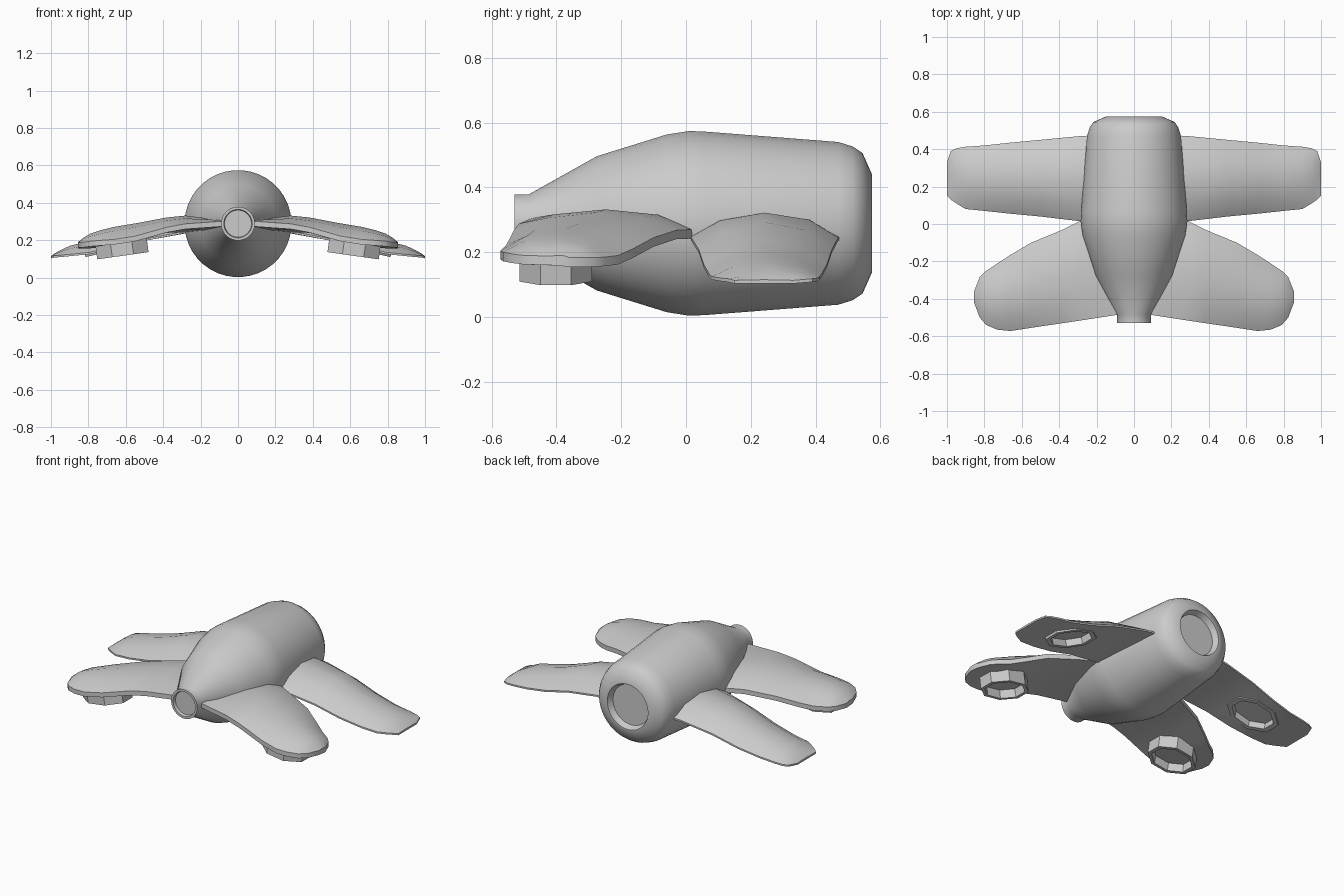
import bpy, bmesh, math
from mathutils import Matrix, Vector

cube = bpy.data.objects.get("Cube")
if cube:
    bpy.data.objects.remove(cube, do_unlink=True)

grey = bpy.data.materials.new("light_grey")
grey.use_nodes = True
grey.diffuse_color = (0.6, 0.6, 0.6, 1)
grey.node_tree.nodes["Principled BSDF"].inputs["Base Color"].default_value = (0.6, 0.6, 0.6, 1)


def finish(bm, name, smooth=None, mirror=False):
    """Turn a bmesh into a named object."""
    bmesh.ops.recalc_face_normals(bm, faces=bm.faces)
    mesh = bpy.data.meshes.new(name)
    bm.to_mesh(mesh)
    bm.free()
    mesh.materials.append(grey)
    obj = bpy.data.objects.new(name, mesh)
    bpy.context.collection.objects.link(obj)
    bpy.ops.object.select_all(action='DESELECT')
    obj.select_set(True)
    bpy.context.view_layer.objects.active = obj
    if smooth:
        bpy.ops.object.shade_smooth_by_angle(angle=math.radians(smooth))
    if mirror:
        obj.modifiers.new("both_sides", 'MIRROR')
    return obj


def bridge(bm, rings, closed=False):
    """Skin successive rings; cap the ends or join them into a loop."""
    n = len(rings[0])
    pairs = list(zip(rings, rings[1:]))
    if closed:
        pairs.append((rings[-1], rings[0]))
    else:
        bm.faces.new(rings[0])
        bm.faces.new(rings[-1])
    for a, b in pairs:
        for i in range(n):
            j = (i + 1) % n
            bm.faces.new((a[i], a[j], b[j], b[i]))


def turned(profile, sides, matrix, closed=False):
    """Revolve (height, radius) points around the local z axis."""
    bm = bmesh.new()
    rings = []
    for h, r in profile:
        angles = [(i + 0.5) * math.tau / sides for i in range(sides)]
        rings.append([bm.verts.new((r * math.cos(a), r * math.sin(a), h)) for a in angles])
    bridge(bm, rings, closed)
    bm.transform(matrix)
    return bm


def wing(sections, thickness):
    """Loft domed sections: x, front y, back y, front z, back z, crown z."""
    bm = bmesh.new()
    rings = []
    for x, y0, y1, z0, z1, crown in sections:
        ring = []
        for f, rise in ((0, 0), (0.2, 0.68), (0.5, 1), (0.8, 0.72), (1, 0)):
            edge = z0 + (z1 - z0) * f
            ring.append((x, y0 + (y1 - y0) * f, edge + (crown - edge) * rise))
        ring += [(x, y1, z1 - thickness), (x, y0, z0 - thickness)]
        rings.append([bm.verts.new(p) for p in ring])
    bridge(bm, rings)
    return bm


def placed(x, y, z, tilt, sx, sy):
    return (Matrix.Translation((x, y, z)) @ Matrix.Rotation(math.radians(tilt), 4, 'Y')
            @ Matrix.Diagonal((sx, sy, 1, 1)))


# Fuselage with recessed nose and tail openings
along_y = Matrix.Translation((0, 0, 0.289)) @ Matrix.Rotation(-math.pi / 2, 4, 'X')
hull = [(-0.512, 0.072), (-0.53, 0.076), (-0.53, 0.09), (-0.485, 0.09),
        (-0.275, 0.208), (-0.06, 0.275), (0.01, 0.286), (0.06, 0.284),
        (0.47, 0.252), (0.515, 0.238), (0.545, 0.218), (0.575, 0.15),
        (0.575, 0.14), (0.54, 0.125)]
finish(turned(hull, 40, along_y), "fuselage", 35)

# Front wings, drooping to a rounded tip
front = [(0.04, -0.478, 0.02, 0.305, 0.27, 0.30),
         (0.28, -0.515, 0.02, 0.288, 0.27, 0.332),
         (0.38, -0.53, -0.03, 0.27, 0.268, 0.322),
         (0.55, -0.555, -0.10, 0.222, 0.245, 0.29),
         (0.66, -0.572, -0.165, 0.205, 0.21, 0.272),
         (0.73, -0.565, -0.21, 0.2, 0.19, 0.255),
         (0.79, -0.54, -0.25, 0.195, 0.185, 0.235),
         (0.825, -0.50, -0.285, 0.19, 0.183, 0.215),
         (0.855, -0.42, -0.36, 0.188, 0.183, 0.19)]
finish(wing(front, 0.028), "front_wings", 30, True)

# Rear wings, thin edged with a clipped tip
rear = [(0.1, 0.01, 0.48, 0.255, 0.255, 0.32),
        (0.29, 0.015, 0.47, 0.247, 0.245, 0.322),
        (0.5, 0.04, 0.45, 0.207, 0.207, 0.292),
        (0.66, 0.055, 0.435, 0.162, 0.162, 0.235),
        (0.8, 0.07, 0.42, 0.135, 0.135, 0.195),
        (0.9, 0.08, 0.413, 0.125, 0.125, 0.17),
        (0.95, 0.11, 0.405, 0.12, 0.12, 0.147),
        (0.98, 0.13, 0.39, 0.118, 0.118, 0.13),
        (1.0, 0.15, 0.33, 0.113, 0.113, 0.115)]
rear_wings = finish(wing(rear, 0.01), "rear_wings", 30)

# Octagonal recesses cut into the rear wing undersides
under = placed(0.67, 0.245, 0.152, 14, 1.1, 0.88)
cutter = finish(turned([(-0.06, 0.12), (0.035, 0.12)], 8, under), "recess_cutter")
cutter.hide_render = True
cut = rear_wings.modifiers.new("recess", 'BOOLEAN')
cut.object = cutter
cut.operation = 'DIFFERENCE'
cut.solver = 'EXACT'
bpy.context.view_layer.objects.active = rear_wings
bpy.ops.object.modifier_apply(modifier=cut.name)
bpy.data.objects.remove(cutter, do_unlink=True)
rear_wings.modifiers.new("both_sides", 'MIRROR')

# Flat collars around the recesses
collar = [(0.02, 0.15), (-0.006, 0.148), (-0.006, 0.12), (0.02, 0.12)]
finish(turned(collar, 8, under, True), "rear_collars", mirror=True)

# Octagonal pods hanging under the front wings, hollow below
pod = [(0.06, 0.14), (-0.035, 0.14), (-0.035, 0.118), (0.015, 0.114)]
finish(turned(pod, 8, placed(0.62, -0.402, 0.152, 8, 1.07, 0.87)),
       "front_pods", mirror=True)
